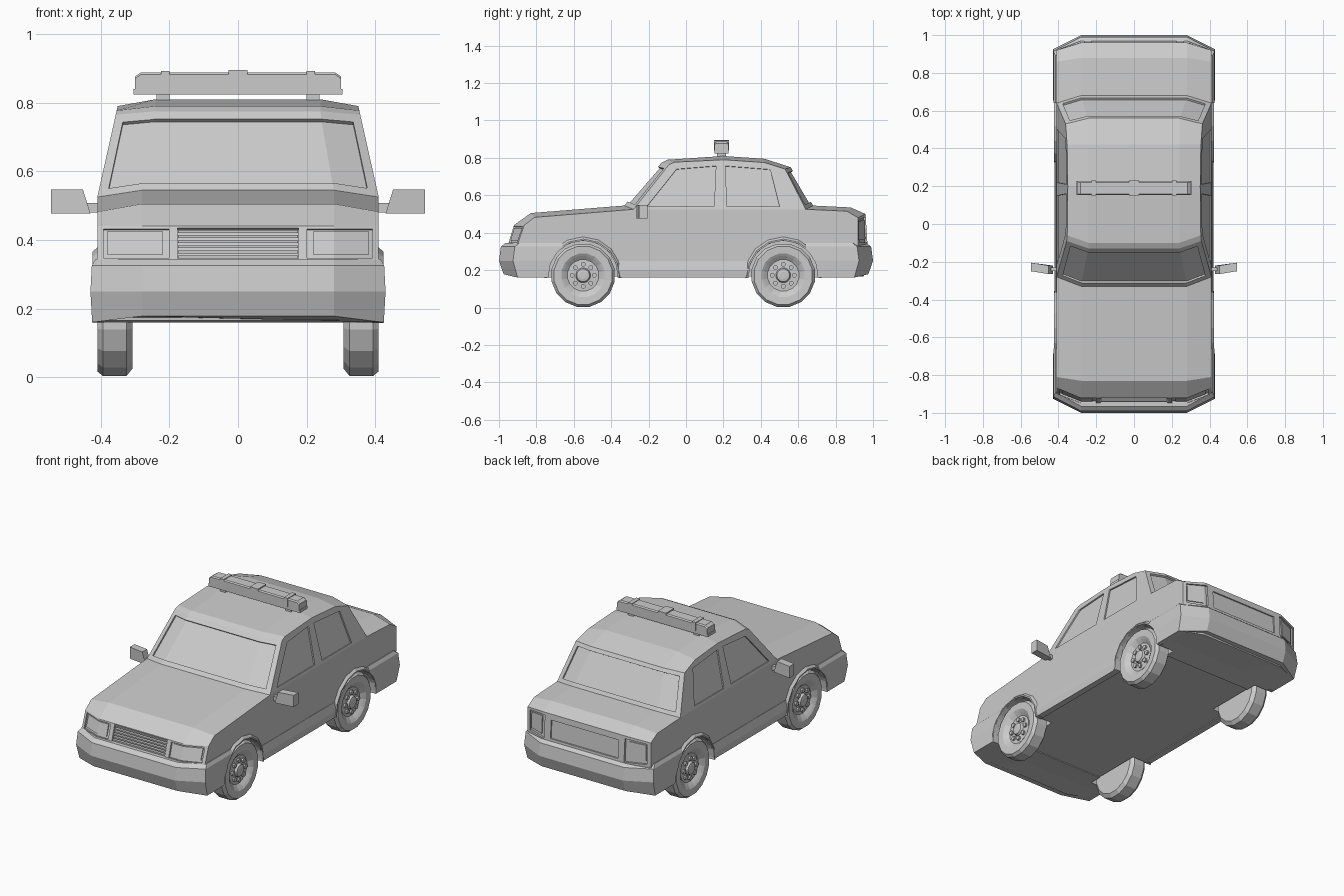
import bpy, bmesh
from math import sin, cos, pi, radians
from mathutils import Vector

if "Cube" in bpy.data.objects:
    bpy.data.objects.remove(bpy.data.objects["Cube"], do_unlink=True)

paint = bpy.data.materials.new("light_grey")
paint.use_nodes = True
grey = (0.6, 0.6, 0.6, 1)
paint.diffuse_color = grey
paint.node_tree.nodes["Principled BSDF"].inputs["Base Color"].default_value = grey


def loft(name, rings, caps=None, side=1):
    """Skin a row of equal closed rings and cap both ends; side=-1 mirrors in x."""
    bm = bmesh.new()
    rows = [[bm.verts.new((p[0] * side, p[1], p[2])) for p in r] for r in rings]
    n = len(rows[0])
    for a, b in zip(rows, rows[1:]):
        for i in range(n):
            j = (i + 1) % n
            bm.faces.new((a[i], a[j], b[j], b[i]))
    for row in (rows[0], rows[-1]):
        for cap in caps or [range(n)]:
            bm.faces.new([row[i] for i in cap])
    bmesh.ops.recalc_face_normals(bm, faces=bm.faces)
    mesh = bpy.data.meshes.new(name)
    bm.to_mesh(mesh)
    bm.free()
    mesh.materials.append(paint)
    ob = bpy.data.objects.new(name, mesh)
    bpy.context.collection.objects.link(ob)
    return ob


def box(name, x0, x1, y0, y1, z0, z1, side=1):
    return loft(name, [[(x, y0, z0), (x, y1, z0), (x, y1, z1), (x, y0, z1)]
                       for x in (x0, x1)], side=side)


def cut(ob, cutters):
    for c in cutters:
        c.hide_render = True
        m = ob.modifiers.new("cut", "BOOLEAN")
        m.operation, m.solver, m.object = "DIFFERENCE", "EXACT", c
    deps = bpy.context.evaluated_depsgraph_get()
    mesh = bpy.data.meshes.new_from_object(ob.evaluated_get(deps))
    ob.modifiers.clear()
    ob.data = mesh


# Body shell: (centre y, centre z, side y, side z) from front floor over the roof to rear floor
BELT = 0.525
profile = [(-.93, .165, -.88, .165), (-.95, .34, -.90, .34), (-.92, .44, -.865, .44),
           (-.83, .505, -.81, .482), (-.33, .545, -.28, BELT), (-.13, .775, -.09, .765),
           (-.10, .79, -.06, .777), (.20, .81, .20, .79), (.42, .795, .42, .775),
           (.56, .75, .53, .74), (.68, .545, .64, BELT), (.88, .535, .86, .515),
           (.96, .50, .92, .48), (.97, .34, .92, .34), (.95, .165, .90, .165)]


def side_x(z):
    return 0.41 - max(0, z - BELT) * 0.224


centre = [Vector((.24 if z > .7 else .28, y, z)) for y, z, _, _ in profile]
edge = [Vector((side_x(z), y, z)) for _, _, y, z in profile]


def flip(points):
    return [Vector((-p.x, p.y, p.z)) for p in points]


last = len(profile)
body = loft("body", [flip(edge), flip(centre), centre, edge],
            caps=[[0, 1, 2, 3, 4, 10, 11, 12, 13, 14], list(range(4, 11))])


def at(i, w, t):
    """Point on body panel i: w 0-1 is the centre strip, 1-2 the angled corner."""
    a = abs(w)
    rows = []
    for k in (i, i + 1):
        p = centre[k].lerp(edge[k], max(0, a - 1))
        p.x *= min(1, a) * (1 if w >= 0 else -1)
        rows.append(p)
    return rows[0].lerp(rows[1], t)


def recess(columns, normal, depth, side=1):
    n = Vector(normal).normalized()
    return loft("cutter", [[lo + n * .03, hi + n * .03, hi - n * depth, lo - n * depth]
                           for lo, hi in columns], side=side)


def panel(i, widths, t0, t1, normal, depth, side=1):
    return recess([(at(i, w, t0), at(i, w, t1)) for w in widths], normal, depth, side)


def on_side(y, z):
    return Vector((side_x(z), y, z))


# Wheel wells
AXLES = (-.55, .52)
HUB_Z = .172


def circle(x, r, y, z, n=16):
    return [(x, y + r * cos(2 * pi * (k + .5) / n), z + r * sin(2 * pi * (k + .5) / n))
            for k in range(n)]


wells = [loft("cutter", [circle(x, .187, y, HUB_Z) for x in (.30, .6)], side=s)
         for y in AXLES for s in (1, -1)]

# Windscreen, rear window, grille and number panel recesses
glass = (-1.78, -1, 1, 1.78)
recesses = [panel(4, glass, .09, .9, (0, -.75, .65), .012),
            panel(9, glass, .1, .9, (0, .85, .5), .012),
            panel(1, (-.63, .63), .0, .95, (0, -1, .2), .02),
            panel(12, (-.8, .8), .22, .9, (0, 1, 0), .008)]

# Lamps and side windows on both sides
for s in (1, -1):
    recesses += [
        panel(1, (.72, 1, 1.86), .08, .92, (0, -1, .2), .012, s),
        panel(12, (.95, 1, 1.85), .1, .95, (0, 1, 0), .012, s),
        recess([(on_side(-.21, .54), on_side(-.05, .74)),
                (on_side(.15, .54), on_side(.16, .757))], (1, 0, .22), .008, s),
        recess([(on_side(.22, .54), on_side(.21, .757)),
                (on_side(.5, .54), on_side(.45, .738))], (1, 0, .22), .008, s)]
cut(body, wells + recesses)

# Lamp lenses standing proud inside their frames
for s in (1, -1):
    for name, i, widths, d in (("headlamp", 1, (.78, 1, 1.78), -1),
                               ("tail_lamp", 12, (1.07, 1.77), 1)):
        rings = []
        for w in widths:
            lo, hi = at(i, w, .18), at(i, w, .84)
            inner, outer = Vector((0, -d * .02, 0)), Vector((0, -d * .006, 0))
            rings.append([lo + outer, hi + outer, hi + inner, lo + inner])
        loft(name, rings, side=s)

# Grille slats
for k in range(6):
    p = at(1, 0, .1 + .15 * k)
    box("grille_slat", -.175, .175, p.y + .004, p.y + .026, p.z - .004, p.z + .004)

# Wrap-around bumpers: (height, half width, reach)
levels = [(.16, .425, .975), (.25, .43, 1), (.325, .426, .99), (.345, .415, .965)]
for name, d, inner in (("front_bumper", -1, .66), ("rear_bumper", 1, .64)):
    rings = []
    for z, w, reach in levels:
        tip = z + (.018 if z < .2 else 0)
        half = [(w, d * inner, z), (w, d * (reach - .075), z), (.28, d * reach, tip)]
        rings.append(half + [(-x, y, h) for x, y, h in reversed(half)])
    cut(loft(name, rings), wells)

# Sills and wheel arch lips
for s in (1, -1):
    sill = loft("sill", [[(.38, y, .16), (.418, y, .16), (.422, y, .2), (.412, y, .25),
                          (.38, y, .25)] for y in (-.4, .37)], side=s)
    cut(sill, wells)
    for y in AXLES:
        rings = []
        for k in range(9):
            a = radians(-4 + 188 * k / 8)
            rings.append([(x, y + r * cos(a), HUB_Z + r * sin(a))
                          for r, x in ((.186, .39), (.186, .424), (.194, .424), (.206, .41),
                                       (.206, .39))])
        loft("arch_lip", rings, side=s)

for c in wells + recesses:
    bpy.data.objects.remove(c, do_unlink=True)

# Wheels: tyre, dished rim, hub and studs; (radius, x) lathe steps
steps = [(.15, .308), (.172, .325), (.172, .393), (.158, .41), (.118, .408), (.105, .40),
         (.085, .385), (.04, .388), (.034, .402), (.02, .405)]
for y in AXLES:
    for s in (1, -1):
        loft("wheel", [circle(x, r, y, HUB_Z, 16) for r, x in steps], side=s)
        for k in range(8):
            a = 2 * pi * k / 8
            py, pz = y + .059 * cos(a), HUB_Z + .059 * sin(a)
            loft("wheel_stud", [circle(x, .013, py, pz, 8) for x in (.38, .398)], side=s)

# Door mirrors
for s in (1, -1):
    box("mirror_arm", .40, .445, -.25, -.23, .48, .507, side=s)
    loft("mirror", [[(lo, y0, .477), (lo, y0 + .045, .477), (hi, y0 + .045, .547), (hi, y0, .547)]
                    for lo, hi, y0 in ((.43, .452, -.265), (.545, .545, -.25))], side=s)

# Roof light bar
for s in (1, -1):
    box("bar_foot", .2, .237, .165, .215, .785, .83, side=s)
    box("bar_clip", .2, .225, .151, .229, .84, .892, side=s)
box("bar_base", -.305, .305, .153, .227, .824, .84)
box("bar_centre_clip", -.027, .027, .151, .229, .84, .895)
loft("light_bar", [[(x, .153, .838), (x, .227, .838), (x, .227, top), (x, .22, top + .006),
                    (x, .16, top + .006), (x, .153, top)]
                   for x, top in ((-.3, .87), (-.283, .882), (.283, .882), (.3, .87))])
